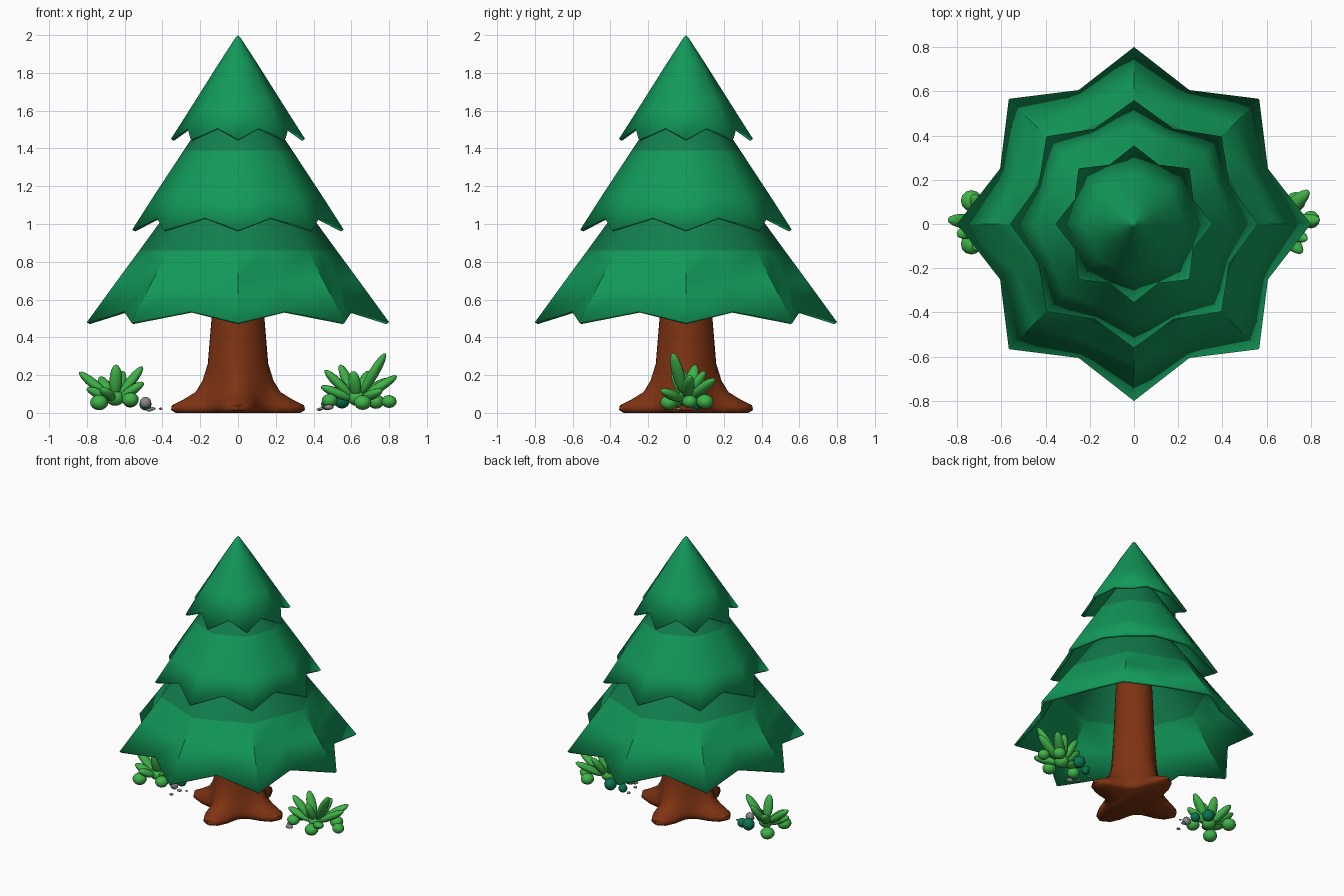
import bpy, bmesh, math
from mathutils import Vector

if "Cube" in bpy.data.objects:
    bpy.data.objects.remove(bpy.data.objects["Cube"])


def material(name, rgb):
    m = bpy.data.materials.new(name)
    m.diffuse_color = (*rgb, 1)
    m.use_nodes = True
    m.node_tree.nodes["Principled BSDF"].inputs["Base Color"].default_value = m.diffuse_color
    return m


PINE = material("pine_green", (0.006, 0.32, 0.10))
DEEP = material("deep_pine_green", (0.006, 0.21, 0.075))
BARK = material("bark_brown", (0.21, 0.033, 0.006))
LEAF = material("leaf_green", (0.05, 0.45, 0.065))
TEAL = material("teal_green", (0.003, 0.17, 0.08))
STONE = material("stone_grey", (0.25, 0.25, 0.25))


def finish(name, bm, mats, angle=40):
    bmesh.ops.recalc_face_normals(bm, faces=bm.faces)
    me = bpy.data.meshes.new(name)
    bm.to_mesh(me)
    bm.free()
    ob = bpy.data.objects.new(name, me)
    bpy.context.collection.objects.link(ob)
    for m in mats:
        me.materials.append(m)
    bpy.ops.object.select_all(action='DESELECT')
    ob.select_set(True)
    bpy.context.view_layer.objects.active = ob
    bpy.ops.object.shade_smooth_by_angle(angle=math.radians(angle))
    return ob


def loft(bm, rings, dark_z=99):
    for a, b in zip(rings, rings[1:]):
        n = len(a)
        for i in range(n):
            f = bm.faces.new((a[i], a[(i + 1) % n], b[(i + 1) % n], b[i]))
            f.material_index = int(min(v.co.z for v in f.verts) >= dark_z - 1e-4)


# Star-hemmed foliage skirt: rings are (tip r, tip z, valley r, valley z)
def skirt(name, profile, dark_z=99, apex=None):
    bm = bmesh.new()
    rings = []
    for rt, zt, rv, zv in profile:
        ring = []
        for i in range(16):
            r, z = (rt, zt) if i % 2 == 0 else (rv, zv)
            a = i * math.pi / 8
            ring.append(bm.verts.new((r * math.cos(a), r * math.sin(a), z)))
        rings.append(ring)
    loft(bm, rings, dark_z)
    if apex:
        top = bm.verts.new((0, 0, apex))
        for i in range(16):
            bm.faces.new((rings[-1][i], rings[-1][(i + 1) % 16], top))
    ob = finish(name, bm, [PINE, DEEP])
    # recalc on an open shell may point either way; make it face outward
    if ob.data.polygons[0].normal.dot(ob.data.polygons[0].center) < 0:
        ob.data.flip_normals()
    mod = ob.modifiers.new("thickness", 'SOLIDIFY')
    mod.thickness = 0.018
    mod.offset = -1


skirt("lower_foliage", [(0.80, 0.48, 0.655, 0.54), (0.64, 0.70, 0.575, 0.70),
                        (0.522, 0.86, 0.48, 0.86), (0.384, 1.05, 0.365, 1.05),
                        (0.22, 1.27, 0.21, 1.27)], 0.86)
skirt("middle_foliage", [(0.56, 0.97, 0.466, 1.035), (0.445, 1.15, 0.41, 1.15),
                         (0.287, 1.39, 0.27, 1.39), (0.18, 1.55, 0.175, 1.55),
                         (0.08, 1.70, 0.08, 1.70)], 1.39)
skirt("upper_foliage", [(0.355, 1.45, 0.29, 1.51), (0.228, 1.65, 0.21, 1.65),
                        (0.102, 1.85, 0.098, 1.85), (0.014, 1.985, 0.014, 1.985)],
      apex=2.0)

# Trunk flaring into four roots along the axes: (z, radius, root radius)
bm = bmesh.new()
rings = []
for z, rv, rt in [(0, .17, .33), (.015, .19, .355), (.04, .193, .35),
                  (.07, .188, .29), (.11, .178, .225), (.17, .165, .188),
                  (.26, .152, .16), (.5, .137, .14), (.9, .12, .12), (1.15, .1, .1)]:
    ring = []
    for i in range(40):
        a = i * math.tau / 40
        r = rv + (rt - rv) * (0.5 + 0.5 * math.cos(4 * a)) ** 1.6
        ring.append(bm.verts.new((r * math.cos(a), r * math.sin(a), z)))
    rings.append(ring)
loft(bm, rings)
bm.faces.new(rings[0])
bm.faces.new(rings[-1])
finish("trunk", bm, [BARK], 50)


# Ellipsoid blobs used for leaves, berries and stones
def blob(bm, centre, size, direction=(0, 0, 1), mat=0):
    res = bmesh.ops.create_uvsphere(bm, u_segments=12, v_segments=8, radius=1)
    q = Vector(direction).to_track_quat('Z', 'Y')
    for v in res["verts"]:
        v.co = Vector(centre) + q @ (v.co * Vector(size))
        for f in v.link_faces:
            f.material_index = mat


def bush(name, base, tips, balls, teal, stones):
    bm = bmesh.new()
    base = Vector(base)
    for t in tips:
        d = Vector(t) - base
        start = base + d * 0.15
        blob(bm, (start + Vector(t)) / 2, (0.034, 0.026, d.length * 0.43), d)
    for x, y, z, r in balls:
        blob(bm, (x, y, z), (r, r, r * 0.85))
    for x, y, z, r in teal:
        blob(bm, (x, y, z), (r, r, r), mat=1)
    for x, y, z, r, h in stones:
        blob(bm, (x, y, z), (r, r * 0.8, h), mat=2)
    finish(name, bm, [LEAF, TEAL, STONE], 60)


bush("left_bush", (-0.65, 0, 0.06),
     [(-.84, .02, .215), (-.80, -.05, .13), (-.645, -.05, .255), (-.505, .02, .245),
      (-.50, -.04, .16), (-.73, .13, .19), (-.61, .11, .22), (-.72, -.12, .13)],
     [(-.735, -.09, .055, .048), (-.57, -.07, .07, .045), (-.735, .105, .055, .048),
      (-.65, 0, .08, .05)],
     [(-.57, .09, .07, .042), (-.49, .05, .045, .032)],
     [(-.49, -.04, .055, .03, .03), (-.455, -.03, .022, .018, .009),
      (-.41, -.01, .022, .009, .006), (-.47, -.10, .015, .015, .008)])

bush("right_bush", (0.63, 0, 0.06),
     [(.78, -.07, .315), (.84, .02, .195), (.79, .15, .18), (.76, -.13, .12),
      (.46, -.02, .225), (.54, .05, .255), (.61, -.07, .22), (.44, -.04, .14),
      (.69, .10, .22)],
     [(.66, -.09, .055, .046), (.80, .02, .06, .04), (.485, -.05, .065, .042),
      (.73, .10, .06, .045), (.63, 0, .08, .05)],
     [(.55, .09, .065, .042), (.47, .06, .045, .03)],
     [(.48, -.09, .03, .026, .014), (.44, -.04, .022, .013, .008),
      (.43, .05, .018, .014, .008)])
